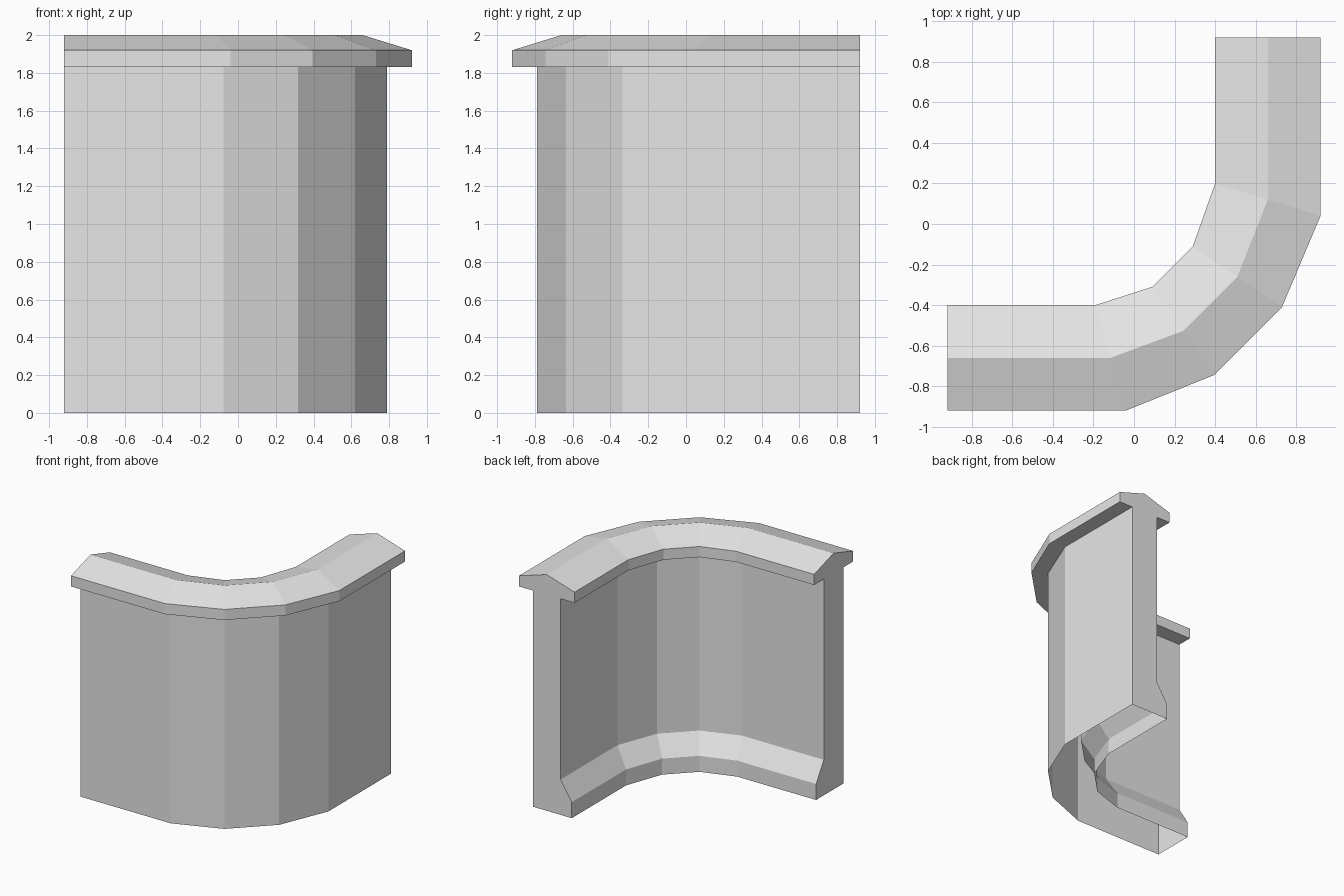
import bpy
import bmesh
from mathutils import Vector

cube = bpy.data.objects.get("Cube")
if cube:
    bpy.data.objects.remove(cube, do_unlink=True)

# Single stone colour
stone = bpy.data.materials.new("light_grey_stone")
stone.use_nodes = True
GREY = (0.8, 0.8, 0.8, 1.0)
stone.diffuse_color = GREY
stone.node_tree.nodes["Principled BSDF"].inputs["Base Color"].default_value = GREY

# Plan of the bend: outer and inner coping edge at each mitre
STATIONS = [
    ((-0.92, -0.92), (-0.92, -0.40)),
    ((-0.04, -0.92), (-0.19, -0.40)),
    ((0.395, -0.745), (0.09, -0.31)),
    ((0.73, -0.41), (0.29, -0.11)),
    ((0.92, 0.04), (0.40, 0.20)),
    ((0.92, 0.92), (0.40, 0.92)),
]

# Cross-section (share of coping width from the outside, height), open below
SECTION = [
    (0.25, 0.0), (0.25, 1.83),                            # outer face
    (0.0, 1.83), (0.0, 1.92), (0.5, 2.0),                 # coping outside
    (1.0, 1.92), (1.0, 1.83), (0.75, 1.83),               # coping inside
    (0.75, 0.30), (0.95, 0.135), (0.95, 0.0),             # inner face, plinth
]


def sweep(name, stations, section, material):
    bm = bmesh.new()
    rings = []
    for outer, inner in stations:
        a, b = Vector(outer), Vector(inner)
        ring = []
        for t, z in section:
            p = a.lerp(b, t)
            ring.append(bm.verts.new((p.x, p.y, z)))
        rings.append(ring)
    for r, s in zip(rings, rings[1:]):
        for j in range(len(section) - 1):
            bm.faces.new((r[j], s[j], s[j + 1], r[j + 1]))
    # End walls
    bm.faces.new(rings[0])
    bm.faces.new(rings[-1][::-1])
    mesh = bpy.data.meshes.new(name)
    bm.to_mesh(mesh)
    bm.free()
    mesh.materials.append(material)
    obj = bpy.data.objects.new(name, mesh)
    bpy.context.collection.objects.link(obj)
    return obj


sweep("curved_wall_with_coping", STATIONS, SECTION, stone)
